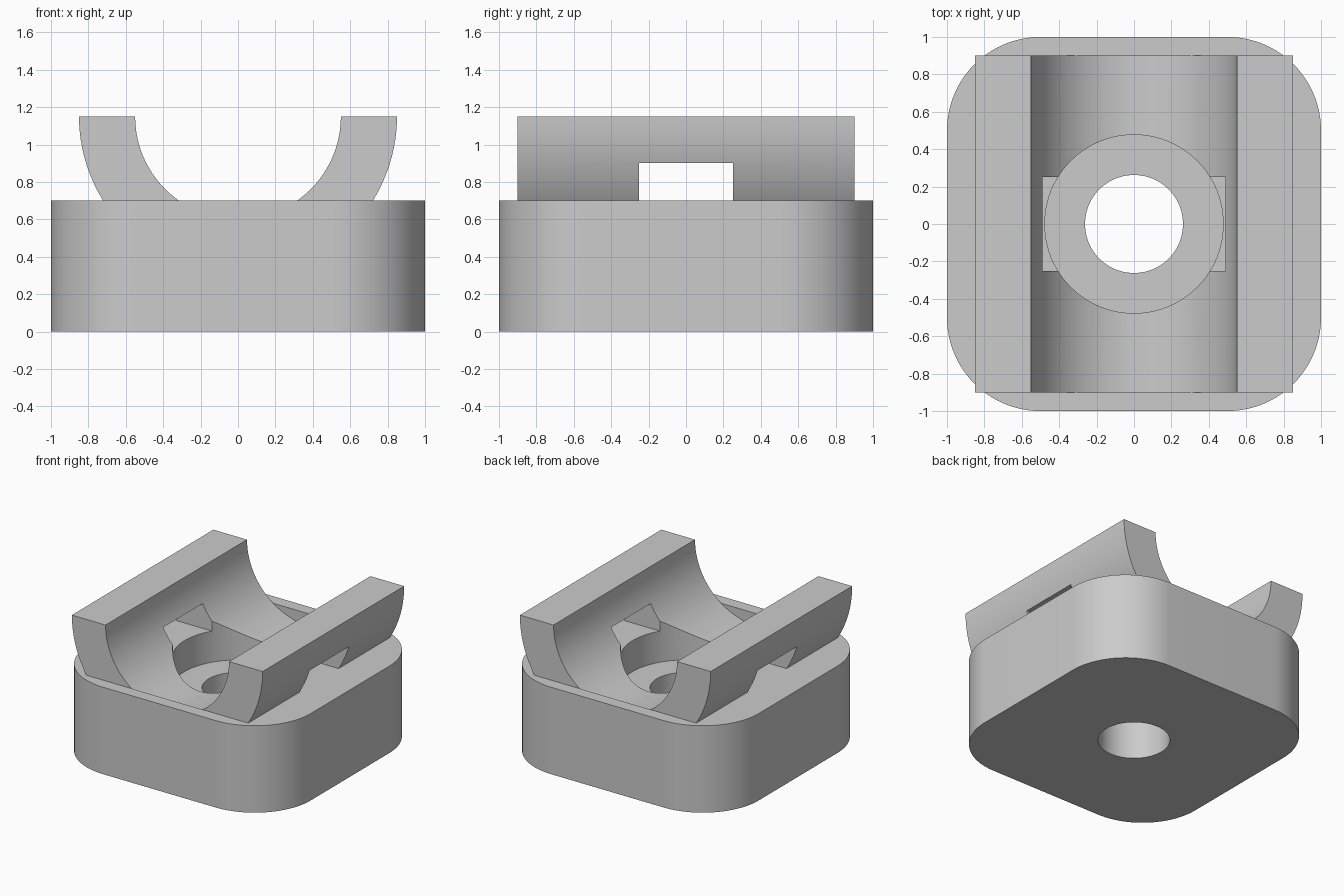
import bpy, bmesh, math
from mathutils import Vector

if "Cube" in bpy.data.objects:
    bpy.data.objects.remove(bpy.data.objects["Cube"])

grey = bpy.data.materials.new("plain_grey")
grey.diffuse_color = (0.6, 0.6, 0.6, 1)
grey.use_nodes = True
grey.node_tree.nodes["Principled BSDF"].inputs["Base Color"].default_value = grey.diffuse_color


def arc(cx, cy, r, a0, a1, n):
    """Points on an arc, angles in degrees, both ends included."""
    return [(cx + r * math.cos(math.radians(a0 + (a1 - a0) * i / n)),
             cy + r * math.sin(math.radians(a0 + (a1 - a0) * i / n))) for i in range(n + 1)]


def prism(name, pts, lo, hi, axis="z"):
    """Extrude a closed outline along z (outline in xy) or y (outline in xz)."""
    bm = bmesh.new()
    place = (lambda p, h: (p[0], p[1], h)) if axis == "z" else (lambda p, h: (p[0], h, p[1]))
    face = bm.faces.new([bm.verts.new(place(p, lo)) for p in pts])
    top = bmesh.ops.extrude_face_region(bm, geom=[face])["geom"]
    step = Vector((0, 0, hi - lo)) if axis == "z" else Vector((0, hi - lo, 0))
    bmesh.ops.translate(bm, vec=step, verts=[v for v in top if isinstance(v, bmesh.types.BMVert)])
    bmesh.ops.recalc_face_normals(bm, faces=bm.faces)
    mesh = bpy.data.meshes.new(name)
    bm.to_mesh(mesh)
    bm.free()
    mesh.materials.append(grey)
    obj = bpy.data.objects.new(name, mesh)
    bpy.context.collection.objects.link(obj)
    return obj


def combine(target, tool, operation):
    """Apply an exact boolean and discard the tool."""
    mod = target.modifiers.new("cut", "BOOLEAN")
    mod.operation, mod.solver, mod.object = operation, "EXACT", tool
    bpy.context.view_layer.objects.active = target
    bpy.ops.object.modifier_apply(modifier=mod.name)
    bpy.data.objects.remove(tool, do_unlink=True)


def circle(cx, cy, r, n=96):
    return arc(cx, cy, r, 0, 360, n)[:-1]


# Rounded square base
corners = [(0.5, 0.5, 0), (-0.5, 0.5, 90), (-0.5, -0.5, 180), (0.5, -0.5, 270)]
outline = [p for x, y, a in corners for p in arc(x, y, 0.5, a, a + 90, 24)]
clamp = prism("clamp_base", outline, 0, 0.7)

# Half-round saddle with a slot through both walls for a strap
saddle = prism("saddle", arc(0, 1.15, 0.85, 180, 360, 64), -0.9, 0.9, "y")
slot = prism("strap_slot", [(-1, -0.25), (1, -0.25), (1, 0.25), (-1, 0.25)], 0.6, 0.9)
combine(saddle, slot, "DIFFERENCE")
combine(clamp, saddle, "UNION")

# Pipe channel, screw head recess and through hole
combine(clamp, prism("pipe_channel", circle(0, 1.15, 0.55), -0.9, 0.9, "y"), "DIFFERENCE")
combine(clamp, prism("screw_recess", circle(0, 0, 0.477), 0.45, 1.5), "DIFFERENCE")
combine(clamp, prism("screw_hole", circle(0, 0, 0.262), -0.2, 0.6), "DIFFERENCE")

# Smooth curved walls, keep crisp edges
bpy.ops.object.select_all(action="DESELECT")
clamp.select_set(True)
bpy.context.view_layer.objects.active = clamp
bpy.ops.object.shade_smooth_by_angle(angle=math.radians(30))
